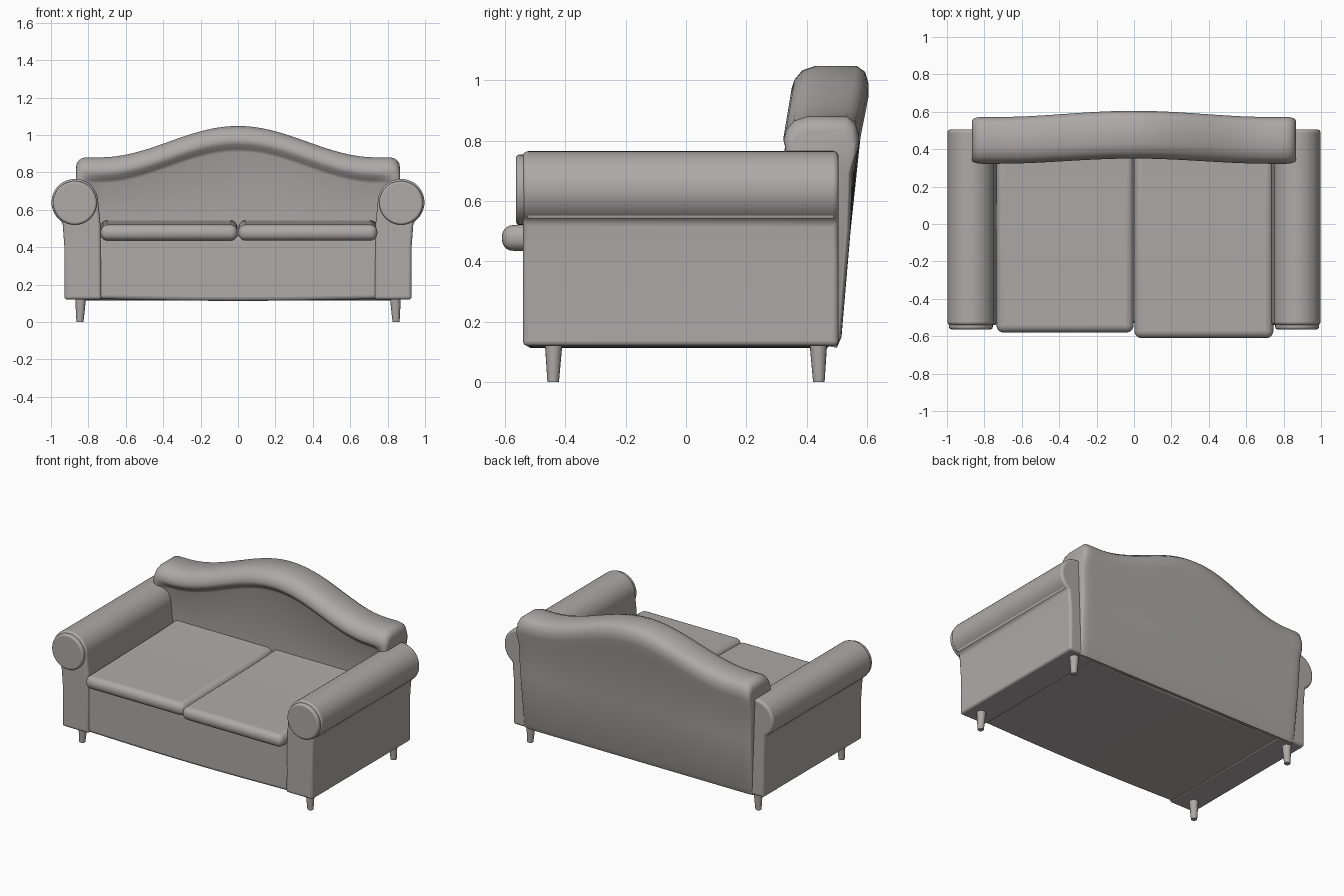
import bpy
import bmesh
import math
from mathutils import Vector

cube = bpy.data.objects.get("Cube")
if cube:
    bpy.data.objects.remove(cube, do_unlink=True)

# One upholstery colour
fabric = bpy.data.materials.new("warm grey fabric")
fabric.use_nodes = True
COLOUR = (0.42, 0.40, 0.39, 1)
fabric.diffuse_color = COLOUR
fabric.node_tree.nodes["Principled BSDF"].inputs["Base Color"].default_value = COLOUR


def finish(name, bm, bevel=0, segments=4, angle=40):
    """Turn a bmesh into a smooth shaded object with softened edges."""
    bmesh.ops.recalc_face_normals(bm, faces=bm.faces)
    mesh = bpy.data.meshes.new(name)
    bm.to_mesh(mesh)
    bm.free()
    mesh.materials.append(fabric)
    obj = bpy.data.objects.new(name, mesh)
    bpy.context.collection.objects.link(obj)
    if bevel:
        mod = obj.modifiers.new("soft edges", "BEVEL")
        mod.width = bevel
        mod.segments = segments
        mod.limit_method = "ANGLE"
        mod.angle_limit = math.radians(35)
    bpy.ops.object.select_all(action="DESELECT")
    obj.select_set(True)
    bpy.context.view_layer.objects.active = obj
    bpy.ops.object.shade_smooth_by_angle(angle=math.radians(angle))
    return obj


def loft(name, rings, **kw):
    """Skin a row of equal closed rings and cap both ends."""
    bm = bmesh.new()
    rows = [[bm.verts.new(p) for p in ring] for ring in rings]
    n = len(rows[0])
    for a, b in zip(rows, rows[1:]):
        for i in range(n):
            j = (i + 1) % n
            bm.faces.new((a[i], a[j], b[j], b[i]))
    bm.faces.new(rows[0])
    bm.faces.new(rows[-1])
    return finish(name, bm, **kw)


def extrude_y(name, outline, y0, y1, **kw):
    return loft(name, [[(x, y, z) for x, z in outline] for y in (y0, y1)], **kw)


def extrude_x(name, outline, x0, x1, **kw):
    return loft(name, [[(x, y, z) for y, z in outline] for x in (x0, x1)], **kw)


def circle(cx, cz, r, start=0, end=360, steps=32):
    angles = [math.radians(start + (end - start) * i / steps) for i in range(steps + 1)]
    if end - start == 360:
        angles.pop()
    return [(cx + r * math.cos(a), cz + r * math.sin(a)) for a in angles]


# Seat base, sagging a little in the middle
rings = []
for i in range(17):
    x = -0.75 + 1.5 * i / 16
    sag = 0.012 * math.cos(x * 2)
    rings.append([(x, y, z) for y, z in
                  ((-0.53, 0.125 - sag), (0.48, 0.125 - sag), (0.48, 0.46), (-0.53, 0.46))])
loft("seat_base", rings, bevel=0.02)

# Two seat cushions
for side, x0, x1, front in (("right", -0.735, -0.002, -0.58), ("left", 0.002, 0.745, -0.61)):
    extrude_x(side + "_seat_cushion",
              [(front, 0.435), (0.4, 0.44), (0.4, 0.545), (0.2, 0.535), (front, 0.52)],
              x0, x1, bevel=0.038, segments=5, angle=60)

# Scroll arms with round front pads
CX, CZ = 0.872, 0.64
for side, s in (("right", -1), ("left", 1)):
    outline = [(0.73, 0.12), (0.928, 0.12), (0.928, 0.40)]
    outline += circle(CX, CZ, 0.125, -58, 180)
    outline += [(0.735, 0.52)]
    extrude_y(side + "_arm", [(s * x, z) for x, z in outline], -0.54, 0.505, bevel=0.018)
    extrude_y(side + "_arm_pad", circle(s * CX, CZ - 0.003, 0.117), -0.563, -0.5, bevel=0.012)


# Camel back: sections across the width, with a padded roll along the top
def back_height(x):
    t = min(abs(x) / 0.74, 1)
    return 0.88 + 0.168 * (0.5 + 0.5 * math.cos(math.pi * t))


def back_section(x):
    h = back_height(x)
    rise = (h - 0.88) / 0.168
    fade = max(0, min(1, (0.86 - abs(x)) / 0.1))      # roll blends into the ends
    front = 0.322 + 0.028 * rise
    rear = 0.572 + 0.033 * rise
    tuck = front + 0.045 * fade
    pts = [(0.43, 0.13), (0.50, 0.115), (0.515, 0.15), (0.545, 0.50),
           (rear - 0.02, h - 0.17), (rear, h - 0.10), (rear, h - 0.06),
           (rear - 0.012, h - 0.02), (rear - 0.04, h), (front + 0.08, h),
           (front + 0.035, h - 0.015), (front + 0.01, h - 0.045), (front, h - 0.075),
           (front + 0.006, h - 0.10), (tuck - 0.01, h - 0.122), (tuck, h - 0.14),
           (0.36, 0.55), (0.38, 0.43)]
    return [Vector((x, y, z)) for y, z in pts]


STEPS = 40
W = 0.865
rings = []
for i in range(STEPS + 1):
    x = -W + 0.05 + (2 * W - 0.1) * i / STEPS
    rings.append(back_section(x))


def rounded_end(sign):
    """Shrinking rings that round off one end of the back."""
    ends = []
    for a in (25, 50, 70, 90):
        a = math.radians(a)
        inset = 0.05 * (1 - math.cos(a))
        ring = back_section(sign * (W - 0.05 + 0.05 * math.sin(a)))
        for p in ring:
            p.y += (0.45 - p.y) * inset * 3
            p.z -= inset * max(0, p.z - 0.6) / 0.28
        ends.append(ring)
    return ends


rings = rounded_end(-1)[::-1] + rings + rounded_end(1)
for ring in rings:
    for p in ring:
        p.x *= 1 - 0.04 * max(0, 0.76 - p.z)          # narrower towards the floor
loft("camel_back", rings, angle=60)

# Tapered legs
for fb, y in (("front", -0.44), ("back", 0.44)):
    for side, s in (("right", -1), ("left", 1)):
        rings = []
        for z, r, k in ((0, 0.019, 0), (0.14, 0.03, -0.004)):
            rings.append([(px, py, z) for px, py in circle(s * (0.845 + k), y * (1 + k), r, steps=16)])
        loft(fb + "_" + side + "_leg", rings)
